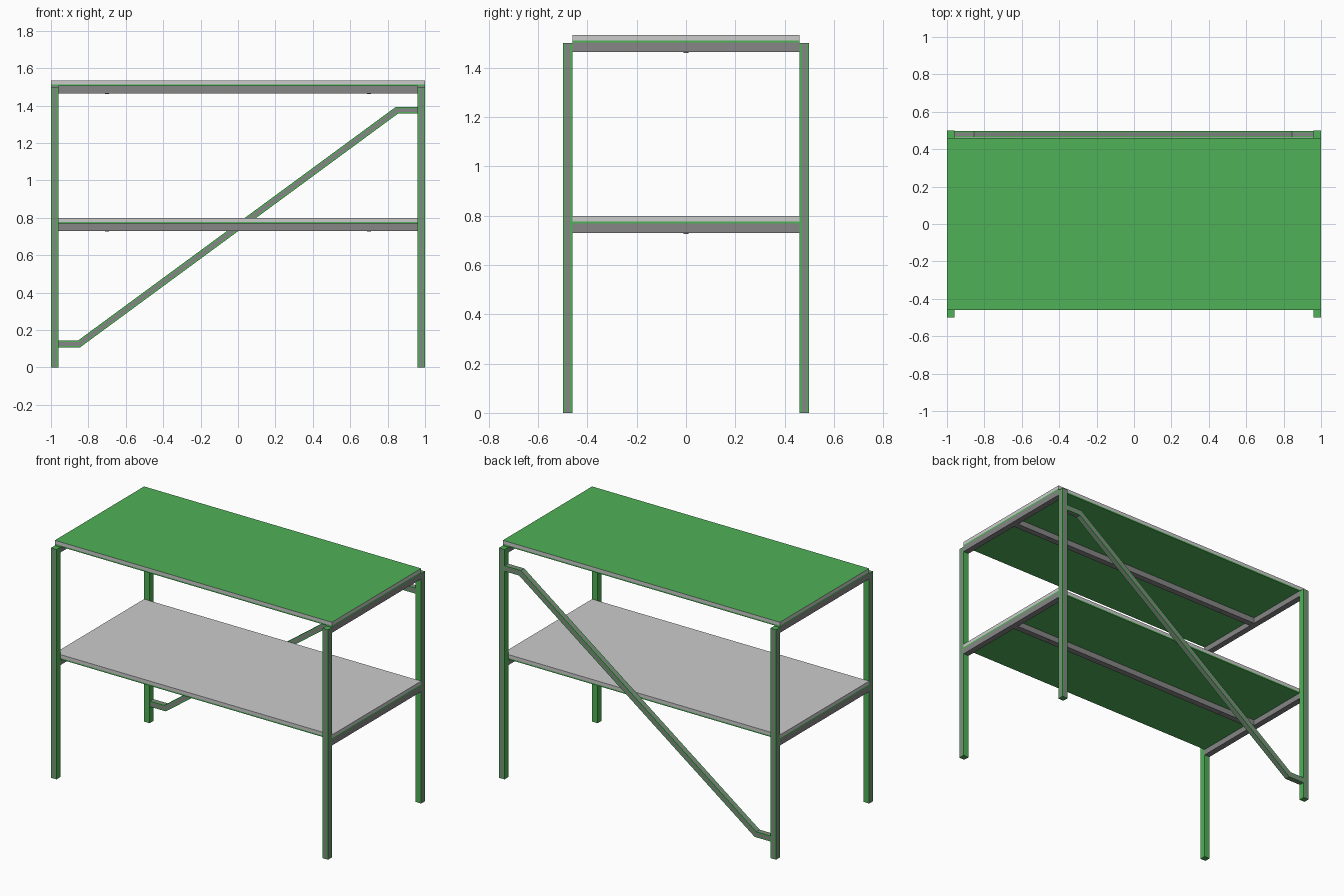
import bpy, bmesh
from mathutils import Vector

if "Cube" in bpy.data.objects:
    bpy.data.objects.remove(bpy.data.objects["Cube"])


def paint(name, *rgb):
    m = bpy.data.materials.new(name)
    m.diffuse_color = (*rgb, 1)
    m.use_nodes = True
    m.node_tree.nodes["Principled BSDF"].inputs["Base Color"].default_value = m.diffuse_color
    return m


PAINTS = [paint("light_grey", 0.56, 0.56, 0.56),
          paint("green_paint", 0.08, 0.44, 0.095),
          paint("dark_grey", 0.24, 0.24, 0.24)]
LIGHT, GREEN, DARK = range(3)


def finish(name, bm, pick):
    """Turn a bmesh into an object; pick(normal, is_edge_strip) gives each face's paint."""
    bmesh.ops.recalc_face_normals(bm, faces=bm.faces)
    for f in bm.faces:
        f.normal_update()
        width = f.calc_area() / max(e.calc_length() for e in f.edges)
        f.material_index = pick(f.normal, width < 0.0125)
    me = bpy.data.meshes.new(name)
    bm.to_mesh(me)
    bm.free()
    for m in PAINTS:
        me.materials.append(m)
    ob = bpy.data.objects.new(name, me)
    bpy.context.collection.objects.link(ob)


def strip_edges(bm, edges, offset):
    """Square-profile bevel: keeps corners sharp, adds a strip either side of each edge."""
    bmesh.ops.bevel(bm, geom=edges, offset=offset, segments=2, profile=1.0, affect='EDGES')


def box(name, lo, hi, pick, strip_axis=None):
    """Box between two corners; edges along strip_axis may get edge strips."""
    lo, hi = Vector(lo), Vector(hi)
    bm = bmesh.new()
    bmesh.ops.create_cube(bm, size=1)
    for v in bm.verts:
        v.co = Vector([lo[i] + (v.co[i] + 0.5) * (hi[i] - lo[i]) for i in range(3)])
    if strip_axis is not None:
        strip_edges(bm, [e for e in bm.edges
                         if abs((e.verts[0].co - e.verts[1].co).normalized()[strip_axis]) > 0.9],
                    0.01)
    finish(name, bm, pick)


# Four corner posts: grey outer faces with green edges, green inner faces and ends
for sx, side in ((-1, "left"), (1, "right")):
    for sy, end in ((-1, "front"), (1, "back")):
        xs, ys = sorted((sx * 0.96, sx)), sorted((sy * 0.46, sy * 0.5))

        def post_paint(n, strip, sx=sx, sy=sy):
            inner = n.x * sx < -0.9 or n.y * sy < -0.9
            return GREEN if strip or inner or abs(n.z) > 0.9 else DARK
        box(f"{end}_{side}_post", (xs[0], ys[0], 0), (xs[1], ys[1], 1.5), post_paint, 2)

# Two levels: board with green lower trim, end rails, middle beam and its fixings
for label, z, top_paint in (("top", 1.503, GREEN), ("shelf", 0.768, LIGHT)):
    box(f"{label}_trim", (-1, -0.46, z), (1, 0.46, z + 0.009), lambda n, s: GREEN)
    box(f"{label}_board", (-1, -0.46, z + 0.009), (1, 0.46, z + 0.031),
        lambda n, s, t=top_paint: t if n.z > 0.9 else LIGHT)
    for sx, side in ((-1, "left"), (1, "right")):
        xs = sorted((sx * 0.96, sx))
        box(f"{label}_{side}_rail", (xs[0], -0.46, z - 0.038), (xs[1], 0.46, z),
            lambda n, s: DARK)
        bpy.ops.mesh.primitive_cylinder_add(vertices=12, radius=0.01, depth=0.01,
                                            location=(sx * 0.7, 0, z - 0.037))
        bpy.context.object.name = f"{label}_{side}_beam_bolt"
        bpy.context.object.data.materials.append(PAINTS[DARK])
    box(f"{label}_middle_beam", (-0.96, -0.02, z - 0.038), (0.96, 0.02, z), lambda n, s: DARK)

# Rear diagonal brace: mitred square bar with short level ends
path = [Vector(p) for p in ((-0.96, 0.125), (-0.85, 0.125), (0.85, 1.375), (0.96, 1.375))]
half = 0.018
rim = {1: [], -1: []}
for i, p in enumerate(path):
    a = (p - path[i - 1]).normalized() if i > 0 else (path[1] - p).normalized()
    b = (path[i + 1] - p).normalized() if i < 3 else a
    na, nb = Vector((-a.y, a.x)), Vector((-b.y, b.x))
    m = (na + nb).normalized()
    for s in rim:
        rim[s].append(p + m * (s * half / m.dot(na)))
bm = bmesh.new()
rows = [[bm.verts.new((p.x, y, p.y)) for p in rim[s]]
        for s, y in ((1, 0.462), (1, 0.498), (-1, 0.498), (-1, 0.462))]
for r in range(4):
    for i in range(3):
        q, t = rows[r], rows[(r + 1) % 4]
        bm.faces.new((q[i], q[i + 1], t[i + 1], t[i]))
for i in (0, 3):
    bm.faces.new([r[i] for r in rows])
bar_edges = [bm.edges.get((r[i], r[i + 1])) for r in rows for i in range(3)]
strip_edges(bm, bar_edges, 0.008)
finish("rear_diagonal_brace", bm, lambda n, strip: GREEN if strip else DARK)
